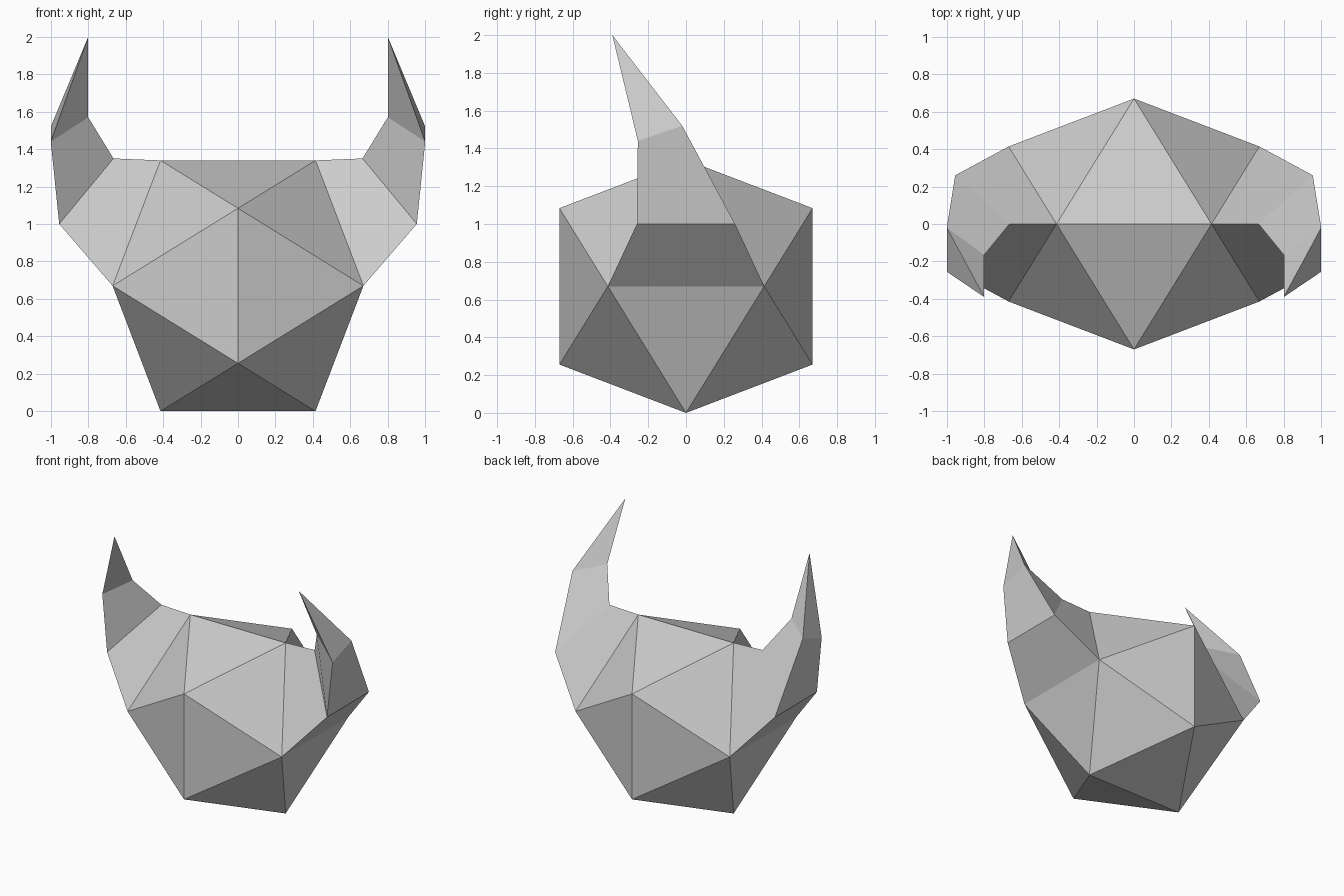
import bpy
import bmesh
from mathutils import Vector

if "Cube" in bpy.data.objects:
    bpy.data.objects.remove(bpy.data.objects["Cube"])

UNIT = 0.414
PHI = (1 + 5 ** 0.5) / 2
CENTRE = Vector((0, 0, UNIT * PHI))

bm = bmesh.new()

# Head: icosahedron from three golden rectangles
for s in (-1, 1):
    for t in (-1, 1):
        for p in ((s, 0, t * PHI), (0, s * PHI, t), (s * PHI, t, 0)):
            bm.verts.new(Vector(p) * UNIT + CENTRE)
bmesh.ops.convex_hull(bm, input=bm.verts[:])
bmesh.ops.recalc_face_normals(bm, faces=bm.faces[:])

# Horn sections: (inner, front, back) corner of each triangle, right side
SECTIONS = [
    ((0.665, 0, 1.35), (0.955, -0.26, 1.0), (0.955, 0.26, 1.0)),
    ((0.80, -0.165, 1.57), (1.0, -0.255, 1.44), (1.0, -0.02, 1.52)),
    ((0.80, -0.39, 2.0),) * 3,
]


def grow_horn(face, side):
    """Extrude a side face through the horn sections to a point."""
    for section in SECTIONS:
        face = bmesh.ops.extrude_discrete_faces(bm, faces=[face])["faces"][0]
        inner = max(face.verts, key=lambda v: v.co.z)
        front, back = sorted((v for v in face.verts if v != inner),
                             key=lambda v: v.co.y)
        for vert, (x, y, z) in zip((inner, front, back), section):
            vert.co = (side * x, y, z)


# Horns: grown from the upper side face on each side
for side in (-1, 1):
    target = Vector((side * 0.58, 0, 0.89))
    root = min(bm.faces,
               key=lambda f: (f.calc_center_median() - target).length)
    grow_horn(root, side)

bmesh.ops.remove_doubles(bm, verts=bm.verts[:], dist=0.001)
bmesh.ops.recalc_face_normals(bm, faces=bm.faces[:])

mesh = bpy.data.meshes.new("horned_head")
bm.to_mesh(mesh)
bm.free()
bpy.context.collection.objects.link(bpy.data.objects.new("horned_head", mesh))
